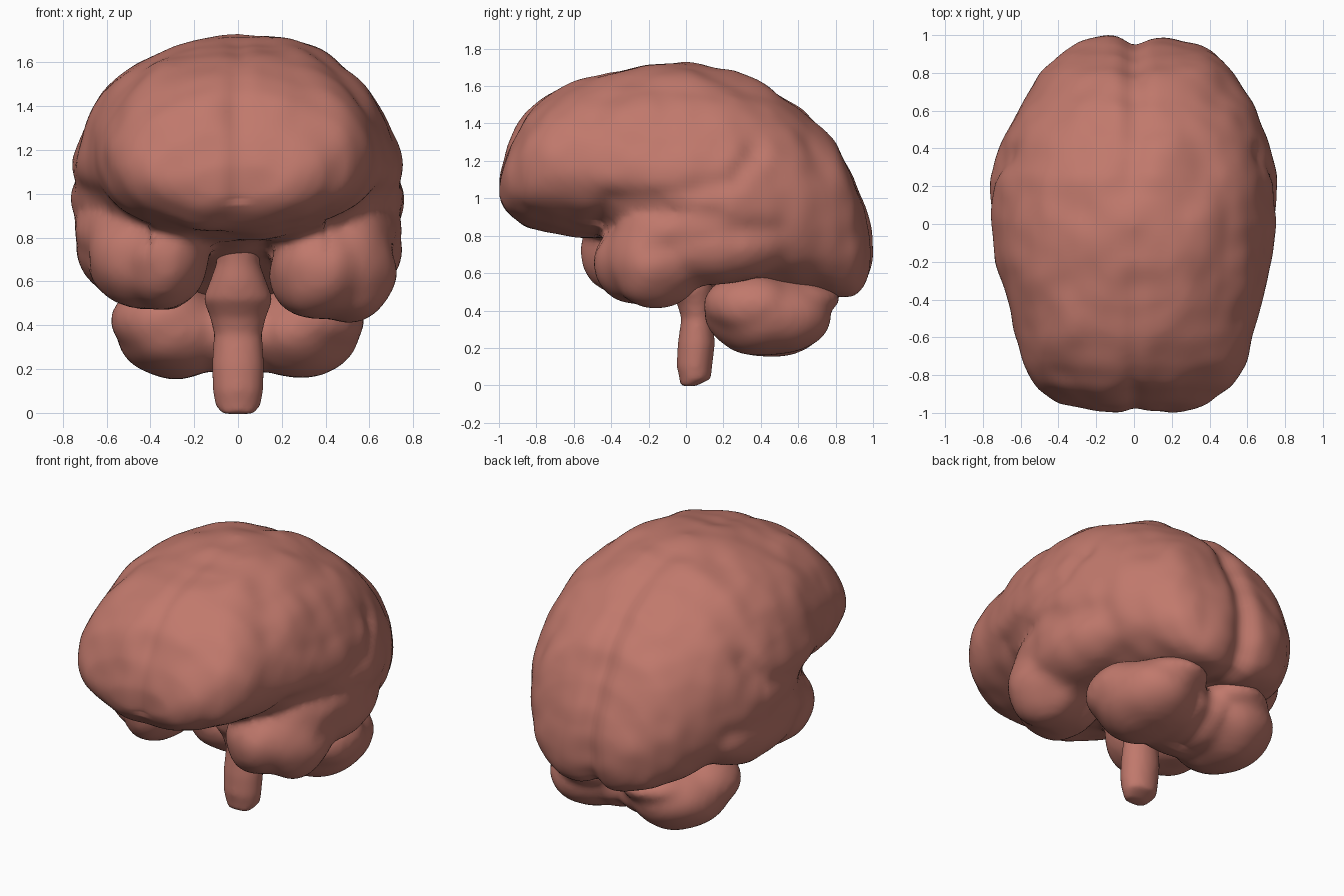
import bpy, bmesh, math
from mathutils import Vector, Matrix, noise

cube = bpy.data.objects.get("Cube")
if cube:
    bpy.data.objects.remove(cube)

tissue = bpy.data.materials.new("rosy tissue")
tissue.use_nodes = True
COLOR = (0.53, 0.19, 0.15, 1)
tissue.diffuse_color = COLOR
tissue.node_tree.nodes["Principled BSDF"].inputs["Base Color"].default_value = COLOR


def ellipsoid(bm, center, radii):
    matrix = Matrix.Translation(center) @ Matrix.Diagonal((*radii, 1))
    bmesh.ops.create_icosphere(bm, subdivisions=4, radius=1, matrix=matrix)


def pair(bm, center, radii):
    x, y, z = center
    for side in (-1, 1):
        ellipsoid(bm, (side * x, y, z), radii)


def loft(bm, rings):
    loops = [[bm.verts.new(p) for p in ring] for ring in rings]
    n = len(loops[0])
    for a, b in zip(loops, loops[1:]):
        for i in range(n):
            j = (i + 1) % n
            bm.faces.new((a[i], a[j], b[j], b[i]))
    bm.faces.new(loops[0][::-1])
    bm.faces.new(loops[-1])
    bmesh.ops.recalc_face_normals(bm, faces=bm.faces)


def angles(n):
    return [2 * math.pi * i / n for i in range(n)]


def sculpt(name, bm, voxel, smoothing, relief):
    """Fuse the overlapping volumes, soften them and push in the folds."""
    mesh = bpy.data.meshes.new(name)
    bm.to_mesh(mesh)
    bm.free()
    obj = bpy.data.objects.new(name, mesh)
    bpy.context.collection.objects.link(obj)
    mod = obj.modifiers.new("fuse", 'REMESH')
    mod.mode = 'VOXEL'
    mod.voxel_size = voxel
    graph = bpy.context.evaluated_depsgraph_get()
    fused = bpy.data.meshes.new_from_object(obj.evaluated_get(graph))
    obj.modifiers.clear()
    obj.data = fused
    bm = bmesh.new()
    bm.from_mesh(fused)
    for _ in range(smoothing):
        bmesh.ops.smooth_vert(bm, verts=bm.verts, factor=0.5,
                              use_axis_x=True, use_axis_y=True, use_axis_z=True)
    bm.normal_update()
    moves = [(v, v.normal * relief(v.co)) for v in bm.verts]
    for v, move in moves:
        v.co += move
    for f in bm.faces:
        f.smooth = True
        f.material_index = 0
    bm.to_mesh(fused)
    bm.free()
    fused.name = name
    fused.materials.clear()
    fused.materials.append(tissue)
    return obj


def bump(distance, width):
    return math.exp(-(distance / width) ** 2)


def segment_distance(p, a, b):
    t = max(0, min(1, (p - a).dot(b - a) / (b - a).length_squared))
    return (p - a - t * (b - a)).length


# Cerebrum: cross-sections as y, half width, top, bottom, widest height
SECTIONS = [
    (-1.0, .22, 1.14, .97, 1.05), (-.96, .39, 1.27, .91, 1.08),
    (-.86, .52, 1.45, .84, 1.13), (-.75, .58, 1.55, .82, 1.15),
    (-.6, .63, 1.63, .80, 1.16), (-.4, .68, 1.69, .78, 1.14),
    (-.2, .73, 1.725, .77, 1.1), (0, .76, 1.725, .69, 1.06),
    (.25, .755, 1.685, .55, 1.02), (.45, .70, 1.6, .51, .98),
    (.63, .615, 1.48, .49, .93), (.8, .515, 1.31, .455, .87),
    (.9, .42, 1.13, .465, .81), (.96, .31, .97, .52, .75),
    (.995, .17, .82, .61, .71)]


def power(value, exponent):
    return math.copysign(abs(value) ** exponent, value)


def section(y, width, top, bottom, middle):
    ring = []
    for a in angles(48):
        c, s = math.cos(a), math.sin(a)
        height = top - middle if s > 0 else middle - bottom
        # The rear underside is boxier than the dome
        e = .76 if s < 0 and y > 0 else .96
        # The rear leans slightly to one side
        lean = max(0, y - .2) * .03
        ring.append((lean + width * power(c, e), y, middle + height * power(s, e)))
    return ring


# Side fissure and a second fold below it, as y, z paths
FISSURES = [[Vector(p) for p in path] for path in (
    [(-.52, .8), (-.4, .98), (0, 1.03), (.25, 1.09), (.36, 1.24)],
    [(-.2, .72), (.15, .8), (.5, .84)])]


def cerebrum_relief(p):
    depth = 0.024 * noise.noise(Vector((p.x * 4, p.y * 3.4, p.z * 2.6)))
    depth += 0.008 * noise.noise(p * 7)
    if p.y > 0:
        depth -= 0.05 * min(1, p.y * 1.1) * bump(p.x, .07)
    elif p.z > 0.95:
        depth -= 0.015 * min(1, -p.y * 2) * bump(p.x, .05)
    if abs(p.x) > 0.4:
        side = Vector((p.y, p.z))
        for path, deep in zip(FISSURES, (.022, .012)):
            near = min(segment_distance(side, a, b) for a, b in zip(path, path[1:]))
            depth -= deep * bump(near, .065)
    return depth


bm = bmesh.new()
loft(bm, [section(*s) for s in SECTIONS])
# Temporal lobes: the left hangs lower, the right reaches further forward
ellipsoid(bm, (.37, -.21, .66), (.23, .29, .24))
ellipsoid(bm, (.49, -.15, .68), (.235, .27, .275))
ellipsoid(bm, (-.33, -.27, .70), (.2, .30, .24))
ellipsoid(bm, (-.45, -.15, .72), (.25, .31, .26))
pair(bm, (.495, .11, .785), (.26, .5, .265))
sculpt("cerebrum", bm, .025, 7, cerebrum_relief)


# Cerebellum: a rounded mass each side, a low rear ridge and a bridge between
def cerebellum_relief(p):
    return 0.012 * noise.noise(p * 5) - 0.03 * bump(p.x, .06) * (p.y > .4)


bm = bmesh.new()
pair(bm, (.28, .44, .37), (.275, .335, .215))
pair(bm, (.33, .36, .42), (.25, .26, .18))
pair(bm, (.22, .54, .46), (.24, .28, .11))
ellipsoid(bm, (0, .43, .36), (.36, .29, .185))
sculpt("cerebellum", bm, .022, 7, cerebellum_relief)

# Brainstem: tapered stalk as z, y, half width, half depth, with a swelling
STEM = [(-.005, .01, .075, .04), (.035, .05, .105, .085), (.1, .045, .115, .095),
        (.22, .055, .12, .1), (.36, .06, .11, .085), (.44, .05, .13, .1),
        (.52, .02, .16, .125), (.6, .0, .13, .12), (.68, -.02, .1, .1),
        (.88, -.05, .09, .1)]
bm = bmesh.new()
loft(bm, [[(w * math.cos(a), y + d * math.sin(a), z) for a in angles(32)]
          for z, y, w, d in STEM])
sculpt("brainstem", bm, .016, 4, lambda p: 0)
